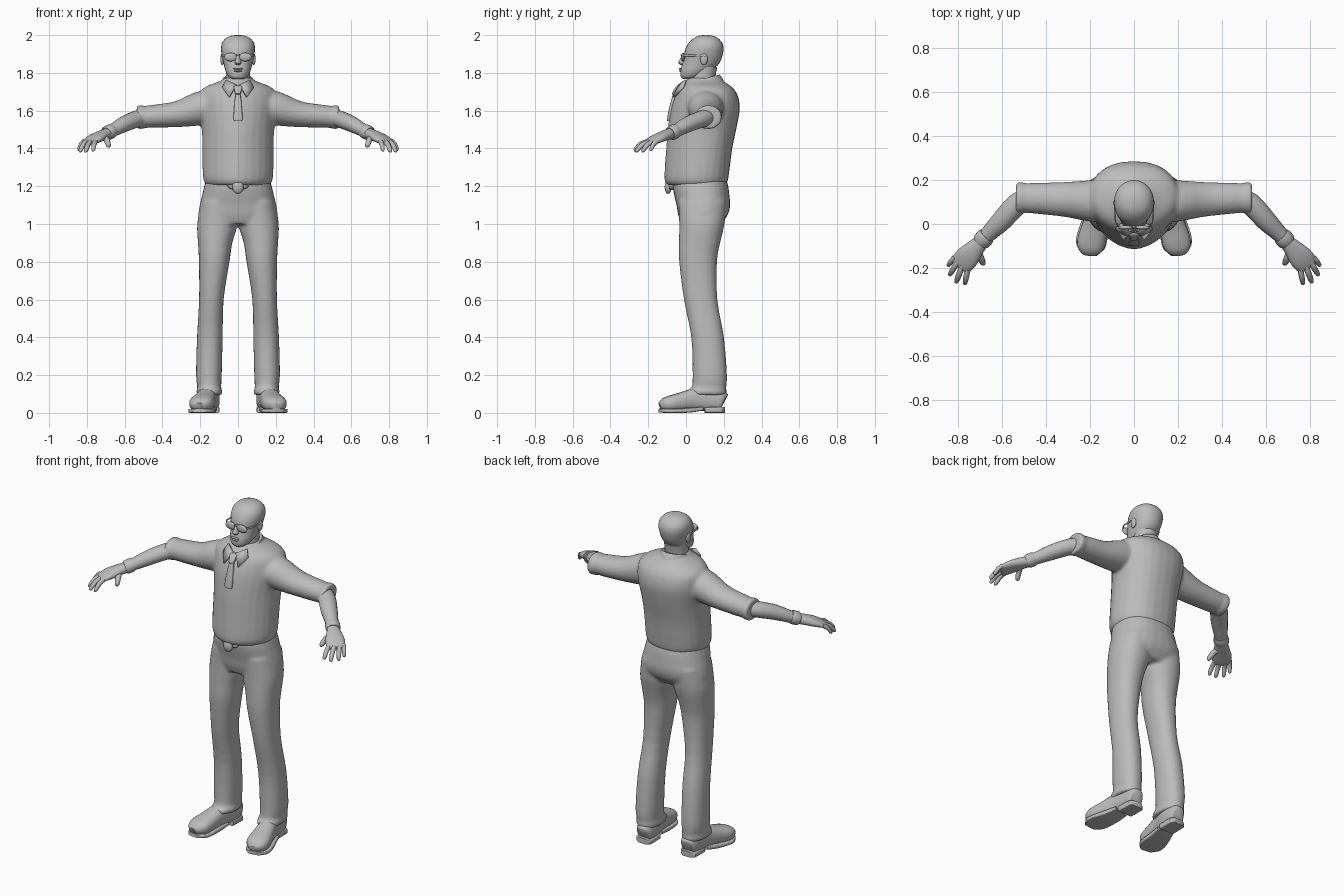
import bpy, bmesh, math
from mathutils import Vector

GREY = bpy.data.materials.new("plain grey")
GREY.diffuse_color = (0.5, 0.5, 0.5, 1)


def smooth_rows(rows, sub):
    """Catmull-Rom interpolation of a table of section values."""
    if sub < 2:
        return rows
    out = []
    for i in range(len(rows) - 1):
        p0, p1, p2 = rows[max(i - 1, 0)], rows[i], rows[i + 1]
        p3 = rows[min(i + 2, len(rows) - 1)]
        for k in range(sub):
            t = k / sub
            out.append([0.5 * (2 * b + (c - a) * t + (2 * a - 5 * b + 4 * c - d) * t * t
                               + (3 * b - a - 3 * c + d) * t ** 3)
                        for a, b, c, d in zip(p0, p1, p2, p3)])
    return out + [rows[-1]]


def power(v, e):
    return math.copysign(abs(v) ** (2 / e), v)


def skin(bm, rings):
    """Bridge closed rings of points and cap both ends."""
    loops = [[bm.verts.new(p) for p in r] for r in rings]
    n = len(loops[0])
    for a, b in zip(loops, loops[1:]):
        for i in range(n):
            bm.faces.new((a[i], a[(i + 1) % n], b[(i + 1) % n], b[i]))
    bm.faces.new(loops[0])
    bm.faces.new(loops[-1])


def column(bm, rows, ef=2, eb=2, sub=3, n=28, sx=1, tilt=0):
    """Upright body from rows of (z, centre x, half width, front y, back y)."""
    rings = []
    for z, cx, rx, yf, yb in smooth_rows(rows, sub):
        cy, ring = (yf + yb) / 2, []
        for i in range(n):
            c, s = math.cos(i * math.tau / n), math.sin(i * math.tau / n)
            e = ef if s < 0 else eb
            y = power(s, e) * (yb - yf) / 2
            ring.append((sx * (cx + rx * power(c, e)), cy + y, z + tilt * y))
        rings.append(ring)
    skin(bm, rings)


def limb(bm, rows, e=2, sub=3, n=16, sx=1):
    """Tube along a path, rows of (x, y, z, side radius, upright radius)."""
    rows = smooth_rows(rows, sub)
    pts = [Vector(r[:3]) for r in rows]
    rings = []
    for i, r in enumerate(rows):
        t = (pts[min(i + 1, len(pts) - 1)] - pts[max(i - 1, 0)]).normalized()
        side = t.cross(Vector((0, 0, 1))).normalized()
        up = side.cross(t)
        ring = []
        for k in range(n):
            a = k * math.tau / n
            p = pts[i] + side * r[3] * power(math.cos(a), e) + up * r[4] * power(math.sin(a), e)
            ring.append((sx * p.x, p.y, p.z))
        rings.append(ring)
    skin(bm, rings)


def ball(bm, loc, size):
    r = bmesh.ops.create_uvsphere(bm, u_segments=16, v_segments=10, radius=1)
    for v in r["verts"]:
        v.co = Vector((v.co.x * size[0], v.co.y * size[1], v.co.z * size[2])) + Vector(loc)


def finish(name, bm, mirror=False, voxel=0, thick=0):
    bmesh.ops.recalc_face_normals(bm, faces=bm.faces[:])
    me = bpy.data.meshes.new(name)
    bm.to_mesh(me)
    bm.free()
    me.materials.append(GREY)
    ob = bpy.data.objects.new(name, me)
    bpy.context.collection.objects.link(ob)
    bpy.ops.object.select_all(action='DESELECT')
    ob.select_set(True)
    bpy.context.view_layer.objects.active = ob
    if voxel:
        m = ob.modifiers.new("merge", 'REMESH')
        m.mode, m.voxel_size, m.use_smooth_shade = 'VOXEL', voxel, True
        m = ob.modifiers.new("relax", 'SMOOTH')
        m.factor, m.iterations = 0.5, 3
    else:
        bpy.ops.object.shade_smooth_by_angle(angle=math.radians(50))
    if thick:
        m = ob.modifiers.new("thickness", 'SOLIDIFY')
        m.thickness, m.offset = thick, 0
    if mirror:
        ob.modifiers.new("mirror", 'MIRROR').use_clip = False
    return ob


# Shirt: torso and rolled sleeves merged into one cloth surface
bm = bmesh.new()
column(bm, [(1.205, 0, .165, -.095, .205), (1.225, 0, .18, -.112, .22), (1.27, 0, .187, -.114, .228),
            (1.40, 0, .188, -.105, .245), (1.50, 0, .192, -.097, .266), (1.60, 0, .205, -.082, .284),
            (1.66, 0, .208, -.064, .28), (1.70, 0, .2, -.047, .264), (1.73, 0, .165, -.027, .237),
            (1.755, 0, .10, 0, .2), (1.775, 0, .07, .01, .17)], ef=1.75, eb=2.3)
for s in (-1, 1):
    limb(bm, [(-.12, .105, 1.625, .10, .085), (-.2, .105, 1.612, .094, .09), (-.28, .11, 1.59, .083, .076),
              (-.35, .113, 1.578, .076, .066), (-.45, .117, 1.57, .07, .061), (-.495, .118, 1.567, .067, .058),
              (-.505, .118, 1.566, .072, .063), (-.535, .118, 1.565, .071, .062)], sub=2, n=24, sx=s)
finish("shirt", bm, voxel=.01)

# Trousers: hips and two legs merged
bm = bmesh.new()
column(bm, [(1.25, 0, .165, -.06, .21), (1.2, 0, .179, -.07, .224), (1.15, 0, .191, -.062, .23),
            (1.1, 0, .203, -.05, .234), (1.05, 0, .209, -.042, .222), (1.0, 0, .19, -.025, .185)], ef=2.3, eb=2.3)
for s in (-1, 1):
    column(bm, [(1.12, -.10, .095, -.04, .215), (1.0, -.109, .107, -.036, .204), (.9, -.121, .091, -.037, .181),
                (.8, -.126, .081, -.036, .164), (.6, -.141, .065, -.011, .166), (.4, -.149, .068, .028, .201),
                (.2, -.154, .068, .035, .217), (.135, -.152, .063, .03, .213), (.12, -.152, .068, .01, .215),
                (.095, -.152, .067, .01, .213)], ef=2.2, eb=2.2, sx=s)
finish("trousers", bm, voxel=.01)

# Belt buckle with short ends of belt
bm = bmesh.new()
ball(bm, (0, -.095, 1.195), (.03, .018, .036))
ball(bm, (0, -.075, 1.2), (.055, .02, .02))
finish("belt_buckle", bm)

# Shoes
bm = bmesh.new()
limb(bm, [(-.148, .203, .06, .03, .04), (-.148, .19, .064, .046, .056), (-.15, .13, .072, .053, .065),
          (-.165, .05, .072, .052, .06), (-.18, -.02, .06, .06, .05), (-.193, -.08, .05, .065, .043),
          (-.2, -.115, .043, .055, .035), (-.203, -.138, .035, .03, .02)], e=2.5, sub=3, n=20)
finish("shoe", bm, mirror=True)
bm = bmesh.new()
limb(bm, [(-.148, .206, .016, .03, .016), (-.148, .19, .016, .05, .016), (-.15, .1, .016, .05, .016)],
     e=7, sub=1, n=24)
limb(bm, [(-.16, .08, .022, .05, .01), (-.176, .01, .014, .06, .013), (-.19, -.06, .011, .07, .011),
          (-.198, -.105, .011, .064, .011), (-.203, -.14, .012, .034, .01)], e=7, sub=2, n=24)
finish("sole", bm, mirror=True)

# Forearms, wrist bands and hands
bm = bmesh.new()
limb(bm, [(-.47, .117, 1.568, .05, .046), (-.53, .09, 1.558, .05, .045), (-.60, .015, 1.53, .047, .042),
          (-.66, -.045, 1.497, .037, .034), (-.70, -.088, 1.477, .032, .029)])
finish("forearm", bm, mirror=True)
bm = bmesh.new()
limb(bm, [(-.667, -.052, 1.494, .039, .036), (-.675, -.06, 1.49, .042, .039), (-.692, -.078, 1.481, .042, .038),
          (-.698, -.085, 1.478, .037, .033)], sub=1)
finish("wrist_band", bm, mirror=True)
bm = bmesh.new()
limb(bm, [(-.69, -.08, 1.48, .033, .028), (-.72, -.11, 1.469, .042, .027), (-.755, -.15, 1.453, .054, .023),
          (-.785, -.185, 1.435, .051, .016), (-.793, -.195, 1.43, .044, .01)], e=2.3)
for base, tip, r in [((-.813, -.15, 1.44), (-.845, -.19, 1.39), .012),
                     ((-.8, -.172, 1.438), (-.838, -.234, 1.383), .013),
                     ((-.78, -.192, 1.437), (-.808, -.268, 1.383), .0135),
                     ((-.755, -.208, 1.436), (-.768, -.275, 1.388), .013),
                     ((-.71, -.12, 1.462), (-.682, -.185, 1.41), .016)]:
    b, t = Vector(base), Vector(tip)
    m = b.lerp(t, .5) + Vector((0, 0, .01))
    limb(bm, [(*b, r, r), (*m, r, r), (*b.lerp(t, .9), r * .8, r * .8), (*t, r * .3, r * .3)], n=10, sub=2)
finish("hand", bm, mirror=True)

# Head, neck and facial features
bm = bmesh.new()
column(bm, [(1.768, 0, .03, -.018, .04), (1.78, 0, .05, -.028, .08), (1.81, 0, .066, -.03, .13),
            (1.84, 0, .074, -.022, .168), (1.87, 0, .081, -.014, .186), (1.90, 0, .087, -.01, .195),
            (1.93, 0, .09, -.002, .199), (1.96, 0, .084, .015, .191), (1.985, 0, .063, .042, .168),
            (1.997, 0, .033, .07, .14), (2.0, 0, .01, .095, .115)], ef=2.1, eb=2.1)
finish("head", bm)
bm = bmesh.new()
column(bm, [(1.70, 0, .075, .01, .17), (1.76, 0, .066, .02, .155), (1.83, 0, .064, .03, .165)])
finish("neck", bm)
bm = bmesh.new()
column(bm, [(1.843, 0, .012, -.032, 0), (1.853, 0, .018, -.042, 0), (1.865, 0, .013, -.036, 0),
            (1.9, 0, .008, -.018, 0)], sub=2, n=12)
finish("nose", bm)
bm = bmesh.new()
ball(bm, (0, -.028, 1.822), (.026, .01, .005))
ball(bm, (0, -.027, 1.811), (.022, .01, .006))
finish("lips", bm)
bm = bmesh.new()
ball(bm, (-.083, .095, 1.873), (.01, .02, .032))
finish("ear", bm, mirror=True)

# Glasses: lenses, bridge and temples
bm = bmesh.new()
ball(bm, (-.038, -.016, 1.884), (.034, .01, .023))
limb(bm, [(-.068, -.012, 1.892, .004, .005), (-.084, .01, 1.893, .003, .005), (-.089, .1, 1.89, .003, .004)],
     sub=1, n=8)
limb(bm, [(-.01, -.024, 1.893, .003, .003), (.001, -.026, 1.895, .003, .003)], sub=1, n=8)
finish("glasses", bm, mirror=True)

# Collar stand and pointed collar flaps
bm = bmesh.new()
column(bm, [(1.715, 0, .1, -.035, .205), (1.745, 0, .092, -.022, .192), (1.768, 0, .08, -.004, .178),
            (1.764, 0, .07, .008, .166)], sub=1, tilt=.25)
finish("collar", bm)
bm = bmesh.new()
bm.faces.new([bm.verts.new(p) for p in ((-.008, -.036, 1.735), (-.062, .0, 1.762),
                                        (-.082, -.018, 1.72), (-.047, -.066, 1.672))])
finish("collar_flap", bm, mirror=True, thick=.012)

# Tie with knot
bm = bmesh.new()
column(bm, [(1.545, 0, .02, -.101, -.08), (1.555, 0, .025, -.1, -.08), (1.6, 0, .022, -.093, -.07),
            (1.65, 0, .018, -.08, -.055), (1.685, 0, .013, -.07, -.04), (1.69, 0, .015, -.075, -.04),
            (1.725, 0, .023, -.055, -.02), (1.733, 0, .018, -.045, -.02)], ef=4, eb=4, sub=1, n=16)
finish("tie", bm)
